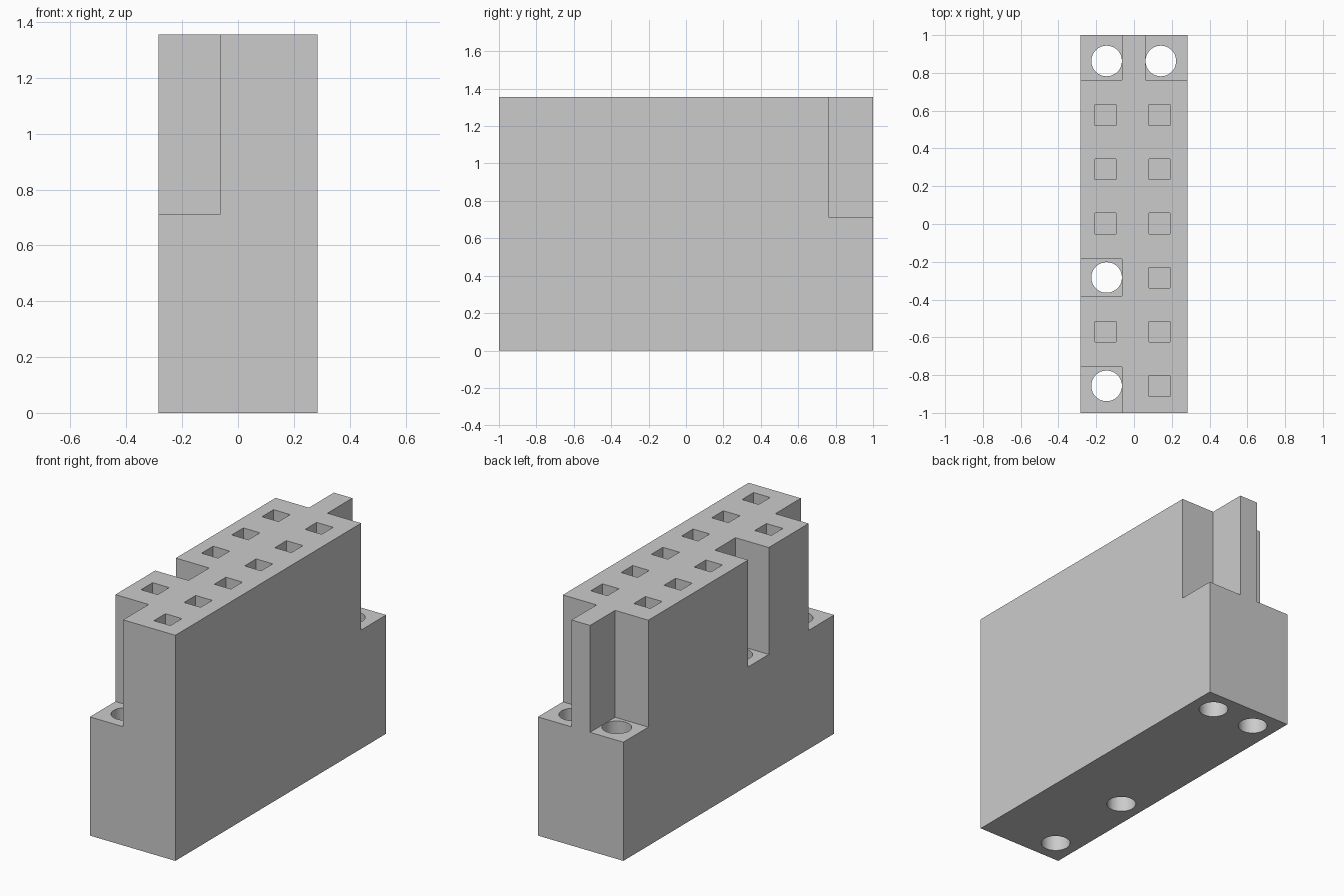
import bpy
import bmesh
from mathutils import Matrix, Vector

cube = bpy.data.objects.get("Cube")
if cube:
    bpy.data.objects.remove(cube, do_unlink=True)

HALF_W, HALF_L, HEIGHT = 0.284, 1.0, 1.355
LEDGE = 0.713            # height of the screw ledges
PITCH = 0.287            # spacing along the housing
BORE_R = 0.081
OVER = 0.1               # cutters overshoot the body by this much

grey = bpy.data.materials.new("housing_grey")
grey.use_nodes = True
colour = (0.6, 0.6, 0.6, 1)
grey.diffuse_color = colour
grey.node_tree.nodes["Principled BSDF"].inputs["Base Color"].default_value = colour


def add_box(bm, lo, hi):
    lo, hi = Vector(lo), Vector(hi)
    matrix = Matrix.Translation((lo + hi) / 2) @ Matrix.Diagonal((*(hi - lo), 1))
    bmesh.ops.create_cube(bm, size=1, matrix=matrix)


def add_bore(bm, x, y):
    top = LEDGE + OVER
    matrix = Matrix.Translation((x, y, (top - OVER) / 2))
    bmesh.ops.create_cone(bm, cap_ends=True, segments=48, radius1=BORE_R,
                          radius2=BORE_R, depth=top + OVER, matrix=matrix)


def make_object(name, bm):
    mesh = bpy.data.meshes.new(name)
    bm.to_mesh(mesh)
    bm.free()
    mesh.materials.append(grey)
    obj = bpy.data.objects.new(name, mesh)
    bpy.context.collection.objects.link(obj)
    return obj


# Housing block
bm = bmesh.new()
add_box(bm, (-HALF_W, -HALF_L, 0), (HALF_W, HALF_L, HEIGHT))
housing = make_object("connector_housing", bm)

# Screw notches and the square pin sockets
bm = bmesh.new()
out_x, out_y, out_z = HALF_W + OVER, HALF_L + OVER, HEIGHT + OVER
add_box(bm, (-out_x, -out_y, LEDGE), (-0.063, -0.758, out_z))
add_box(bm, (-out_x, -0.38, LEDGE), (-0.063, -0.184, out_z))
add_box(bm, (-out_x, 0.763, LEDGE), (-0.063, out_y, out_z))
add_box(bm, (0.06, 0.763, LEDGE), (out_x, out_y, out_z))
for x, rows in ((-0.151, (1, 3, 4, 5)), (0.135, range(6))):
    for row in rows:
        y = 0.003 + (row - 3) * PITCH
        s = 0.055
        add_box(bm, (x - s, y - s, LEDGE), (x + s, y + s, out_z))
notch_cutter = make_object("notch_and_socket_cutter", bm)

# Screw bores through the ledges
bm = bmesh.new()
for x, y in ((-0.145, -0.857), (-0.145, -0.283), (-0.145, 0.863), (0.142, 0.863)):
    add_bore(bm, x, y)
bore_cutter = make_object("bore_cutter", bm)

# Cut the housing, then drop the cutters
for cutter in (notch_cutter, bore_cutter):
    cutter.hide_render = True
    mod = housing.modifiers.new(cutter.name, 'BOOLEAN')
    mod.operation = 'DIFFERENCE'
    mod.solver = 'EXACT'
    mod.object = cutter

bpy.context.view_layer.objects.active = housing
housing.select_set(True)
for mod in list(housing.modifiers):
    bpy.ops.object.modifier_apply(modifier=mod.name)
for cutter in (notch_cutter, bore_cutter):
    bpy.data.objects.remove(cutter, do_unlink=True)

bpy.ops.object.shade_smooth_by_angle(angle=0.5)
